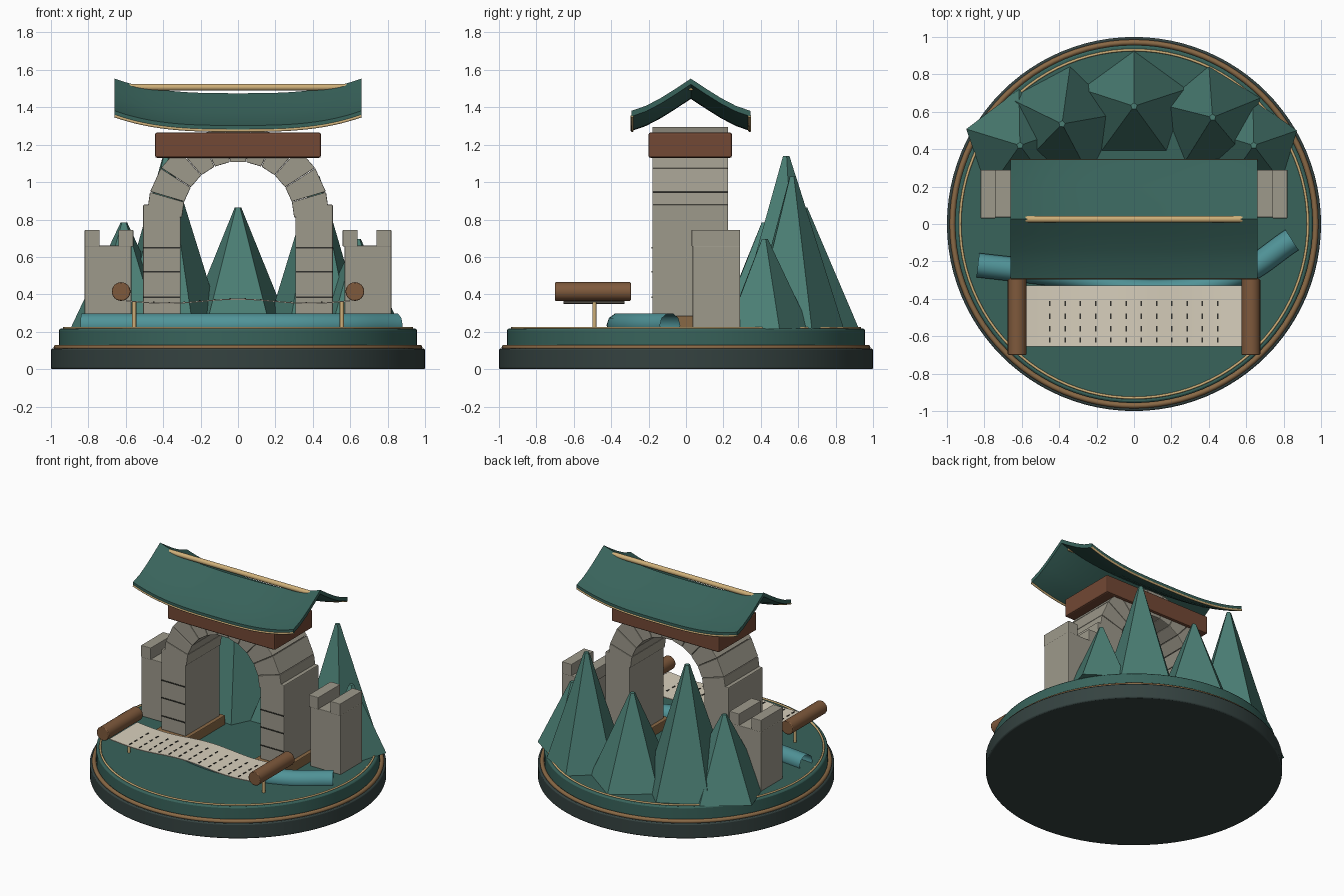
import bpy, bmesh, math
from mathutils import Matrix, Vector

if "Cube" in bpy.data.objects:
    bpy.data.objects.remove(bpy.data.objects["Cube"])


def mat(name, r, g, b):
    m = bpy.data.materials.new(name)
    m.diffuse_color = (r, g, b, 1)
    m.use_nodes = True
    m.node_tree.nodes["Principled BSDF"].inputs["Base Color"].default_value = m.diffuse_color
    return m


DARK = mat("dark_slate", .035, .055, .052)
GREEN = mat("pine_green", .04, .125, .105)
HILL = mat("hill_green", .07, .21, .175)
BRONZE = mat("bronze", .25, .14, .06)
GOLD = mat("gold", .62, .43, .19)
STONE = mat("stone", .34, .32, .26)
BROWN = mat("red_wood", .17, .065, .035)
WOOD = mat("roller_wood", .21, .10, .045)
WATER = mat("water", .08, .29, .31)
PAPER = mat("parchment", .68, .62, .5)
INK = mat("ink", .03, .03, .025)


def finish(name, bm, m, bevel=0, smooth=False):
    bmesh.ops.recalc_face_normals(bm, faces=bm.faces)
    me = bpy.data.meshes.new(name)
    bm.to_mesh(me)
    bm.free()
    me.materials.append(m)
    o = bpy.data.objects.new(name, me)
    bpy.context.collection.objects.link(o)
    if bevel:
        b = o.modifiers.new("bevel", 'BEVEL')
        b.width, b.segments = bevel, 2
    if smooth:
        bpy.ops.object.select_all(action='DESELECT')
        o.select_set(True)
        bpy.context.view_layer.objects.active = o
        bpy.ops.object.shade_smooth_by_angle(angle=math.radians(35))
    return o


def add_box(bm, x0, x1, y0, y1, z0, z1):
    c = Vector(((x0 + x1) / 2, (y0 + y1) / 2, (z0 + z1) / 2))
    bmesh.ops.create_cube(bm, size=1, matrix=Matrix.Translation(c)
                          @ Matrix.Diagonal((abs(x1 - x0), y1 - y0, z1 - z0, 1)))


def box(name, m, *dims, bevel=0):
    bm = bmesh.new()
    add_box(bm, *dims)
    return finish(name, bm, m, bevel)


def rod(name, m, a, b, r, seg=24, bevel=0):
    a, b = Vector(a), Vector(b)
    d = b - a
    bm = bmesh.new()
    bmesh.ops.create_cone(bm, cap_ends=True, segments=seg, radius1=r, radius2=r, depth=d.length,
                          matrix=Matrix.Translation((a + b) / 2) @ d.to_track_quat('Z', 'Y').to_matrix().to_4x4())
    return finish(name, bm, m, bevel, True)


def tube(name, m, pts, r, res=3, caps=True, kind='POLY', cyclic=False):
    cu = bpy.data.curves.new(name, 'CURVE')
    cu.dimensions = '3D'
    cu.bevel_depth, cu.bevel_resolution, cu.use_fill_caps = r, res, caps
    s = cu.splines.new(kind)
    if kind == 'BEZIER':
        s.bezier_points.add(len(pts) - 1)
        for p, co in zip(s.bezier_points, pts):
            p.co = co
            p.handle_left_type = p.handle_right_type = 'AUTO'
    else:
        s.points.add(len(pts) - 1)
        for p, co in zip(s.points, pts):
            p.co = (*co, 1)
    s.use_cyclic_u = cyclic
    cu.materials.append(m)
    o = bpy.data.objects.new(name, cu)
    bpy.context.collection.objects.link(o)
    return o


def circle(r, z, n=96):
    return [(r * math.cos(2 * math.pi * i / n), r * math.sin(2 * math.pi * i / n), z) for i in range(n)]


# Stepped round base with metal rings
rod("lower_base", DARK, (0, 0, 0), (0, 0, .11), 1, 96, .008)
rod("upper_base", GREEN, (0, 0, .1), (0, 0, .217), .957, 96, .01)
tube("base_band", BRONZE, circle(.971, .116), .015, cyclic=True)
tube("rim_ring", GOLD, circle(.93, .219), .007, cyclic=True)

# Five-sided mountains: apex x, y, z, base radius, rotation
for i, (x, y, z, r, rot) in enumerate([(0, .63, .865, .295, 90), (-.385, .535, 1.14, .31, 82),
                                       (.42, .57, 1.03, .275, 94), (-.61, .42, .785, .3, 91),
                                       (.64, .42, .695, .245, 91)]):
    bm = bmesh.new()
    bmesh.ops.create_cone(bm, cap_ends=True, segments=5, radius1=r, radius2=.018, depth=z - .215)
    first = max(bm.verts, key=lambda v: v.co.xy.length)
    turn = math.radians(rot) - math.atan2(first.co.y, first.co.x)
    bm.transform(Matrix.Translation((x, y, (z + .215) / 2)) @ Matrix.Rotation(turn, 4, 'Z'))
    finish(f"mountain_{i}", bm, HILL)

# Gate pillars, plinths, joints, side towers, scroll rollers and posts
for s, side in ((-1, "left"), (1, "right")):
    def sbox(name, m, x0, x1, *rest, bevel=0):
        a, b = sorted((s * x0, s * x1))
        return box(f"{side}_{name}", m, a, b, *rest, bevel=bevel)
    sbox("plinth", BRONZE, .28, .535, -.205, .25, .21, .285, bevel=.006)
    sbox("pillar", STONE, .307, .507, -.18, .225, .28, .88, bevel=.006)
    for z in (.385, .52, .65):
        sbox("pillar_joint", INK, .31, .504, -.184, -.17, z - .004, z + .004)
    sbox("tower", STONE, .57, .82, .035, .29, .215, .66, bevel=.004)
    sbox("inner_merlon", STONE, .56, .64, .03, .29, .655, .745, bevel=.004)
    sbox("outer_merlon", STONE, .74, .82, .03, .29, .655, .745, bevel=.004)
    rod(f"{side}_roller", WOOD, (s * .625, -.7, .415), (s * .625, -.295, .415), .05, 24, .005)
    rod(f"{side}_scroll_post", GOLD, (s * .555, -.49, .21), (s * .555, -.49, .36), .011, 12)

# Arch of eleven wedge stones
n, zc, ri, ro = 11, .81, .3, .49
for i in range(n):
    a0, a1 = math.pi * i / n + .003, math.pi * (i + 1) / n - .003
    bm = bmesh.new()
    ring = [(r * math.cos(a), zc + r * math.sin(a)) for r, a in ((ri, a0), (ro, a0), (ro, a1), (ri, a1))]
    f = bm.faces.new([bm.verts.new((x, -.18, z)) for x, z in ring])
    ext = bmesh.ops.extrude_face_region(bm, geom=[f])
    bmesh.ops.translate(bm, vec=(0, .405, 0), verts=[v for v in ext["geom"] if isinstance(v, bmesh.types.BMVert)])
    finish(f"arch_stone_{i}", bm, STONE, .004)
box("lintel_beam", BROWN, -.443, .443, -.2, .245, 1.13, 1.265, bevel=.01)

# Swept roof: concave slopes with lifted ends
XS = [-.66 + 1.32 * i / 32 for i in range(33)]
PROFILE = [(0, 1.475), (.08, 1.422), (.16, 1.372), (.24, 1.33), (.318, 1.303)]


def lift(x):
    return .078 * (abs(x) / .66) ** 3


bm = bmesh.new()
slope = [(-d, z) for d, z in PROFILE[:0:-1]] + PROFILE
loop = slope + [(d, z - .03) for d, z in reversed(slope)]
rows = [[bm.verts.new((x, .026 + d, z + lift(x))) for d, z in loop] for x in XS]
m = len(loop)
for a, b in zip(rows, rows[1:]):
    for j in range(m):
        bm.faces.new((a[j], a[(j + 1) % m], b[(j + 1) % m], b[j]))
for r in (rows[0], rows[-1]):
    for j in range(len(slope) - 1):
        bm.faces.new((r[j], r[j + 1], r[m - 2 - j], r[m - 1 - j]))
finish("roof", bm, GREEN, smooth=True)
for s, side in ((-1, "front"), (1, "back")):
    tube(f"{side}_eave_trim", GOLD, [(x, .026 + s * .314, 1.276 + lift(x)) for x in XS], .008)
rod("ridge_pole", GOLD, (-.6, .026, 1.507), (.6, .026, 1.507), .018, 16, .004)

# Winding river, an open-ended tube half sunk in the base
tube("river", WATER, [(-.835, -.22, .235), (-.42, -.27, .235), (.14, -.36, .235),
                      (.56, -.27, .235), (.845, -.085, .235)], .065, 3, False, 'BEZIER')

# Wavy parchment with rows of ink marks


def wave(x):
    return .366 + .011 * math.cos(2 * math.pi * x / .76)


bm = bmesh.new()
sheet = []
for i in range(49):
    x = -.6 + 1.2 * i / 48
    sheet.append([bm.verts.new((x, y, wave(x) + t))
                  for y, t in ((-.655, 0), (-.33, 0), (-.33, -.006), (-.655, -.006))])
for a, b in zip(sheet, sheet[1:]):
    for j in range(4):
        bm.faces.new((a[j], a[(j + 1) % 4], b[(j + 1) % 4], b[j]))
bm.faces.new(sheet[0])
bm.faces.new(sheet[-1])
finish("parchment", bm, PAPER, smooth=True)
bm = bmesh.new()
for i in range(12):
    x = -.45 + i * .0815
    for y in (-.425, -.493, -.56, -.62):
        add_box(bm, x - .004, x + .004, y - .014, y + .014, wave(x) - .002, wave(x) + .004)
finish("ink_marks", bm, INK)
